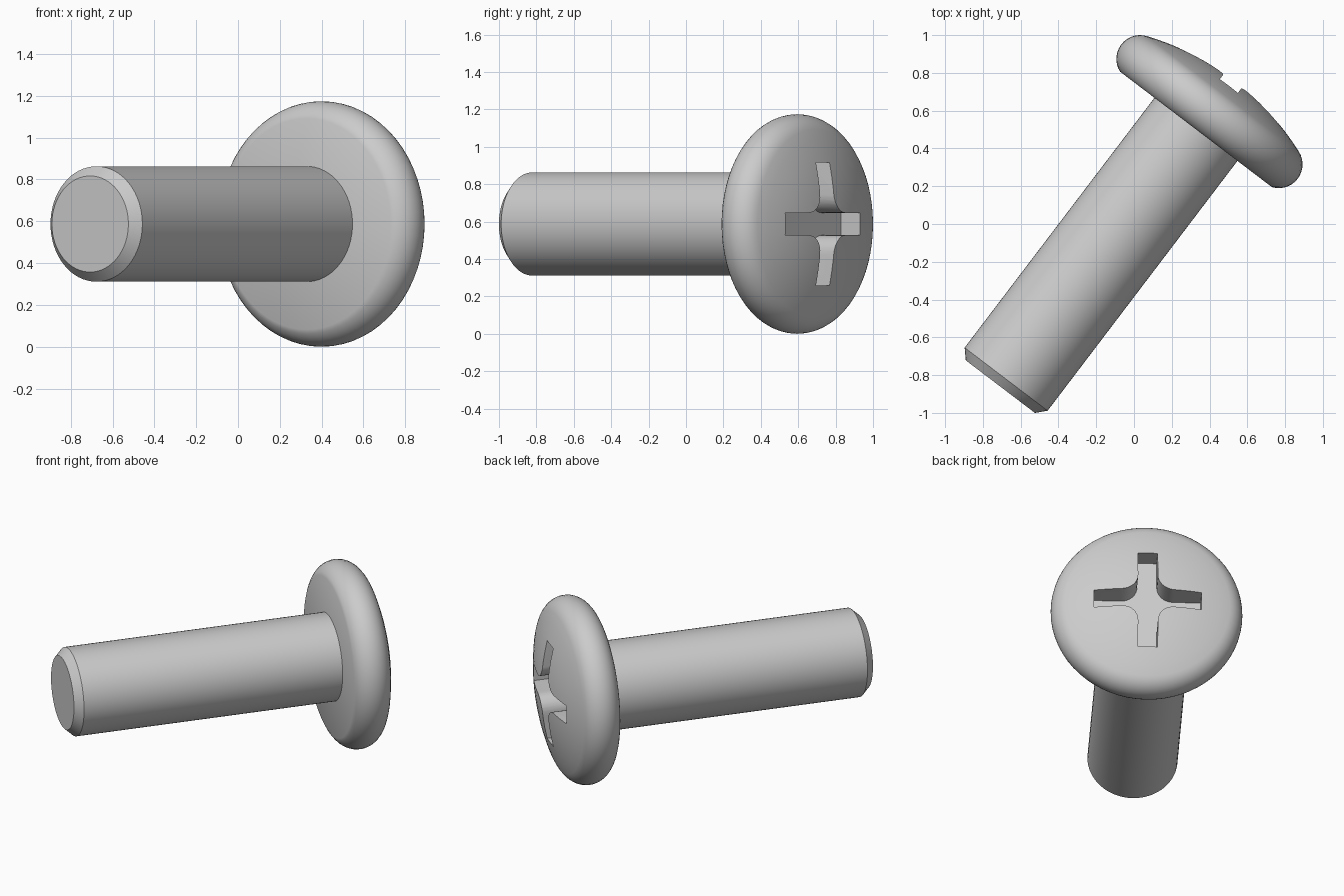
import bpy, bmesh
from math import sin, cos, pi, atan2, hypot
from mathutils import Matrix, Vector

if "Cube" in bpy.data.objects:
    bpy.data.objects.remove(bpy.data.objects["Cube"])

# Screw axis lies flat, pointing to the back right; local z runs along it
ANG = atan2(0.796, 0.605)
axis = Vector((cos(ANG), sin(ANG), 0))
side = Vector((sin(ANG), -cos(ANG), 0))
PLACE = Matrix((side, axis.cross(side), axis)).transposed().to_4x4()
PLACE.translation = (0.328, 0.501, 0.587)   # centre of the head's underside


def finish(name, bm):
    bmesh.ops.recalc_face_normals(bm, faces=bm.faces)
    me = bpy.data.meshes.new(name)
    bm.to_mesh(me)
    bm.free()
    ob = bpy.data.objects.new(name, me)
    bpy.context.collection.objects.link(ob)
    ob.matrix_world = PLACE
    return ob


def lathe(name, profile, n=64):
    """Closed solid of revolution; profile is (radius, height) from axis to axis."""
    bm = bmesh.new()
    first, last = bm.verts.new((0, 0, profile[0][1])), bm.verts.new((0, 0, profile[-1][1]))
    rings = [[bm.verts.new((r * cos(2 * pi * i / n), r * sin(2 * pi * i / n), h))
              for i in range(n)] for r, h in profile[1:-1]]
    for i in range(n):
        j = (i + 1) % n
        bm.faces.new((first, rings[0][i], rings[0][j]))
        bm.faces.new((last, rings[-1][i], rings[-1][j]))
        for a, b in zip(rings, rings[1:]):
            bm.faces.new((a[i], a[j], b[j], b[i]))
    return finish(name, bm)


# Shaft with chamfered tip
L = 1.711
shaft = lathe("shaft", [(0, -L), (0.23, -L), (0.276, -L + 0.05), (0.276, 0.02), (0, 0.02)])

# Pan head: flat underside, round rim, shallow dome tangent to the rim
RC, HC, R, TOP, S = 0.461, 0.118, 0.126, 0.328, 1.433
base = TOP - S
a0 = atan2(-HC, 0.044)
a1 = atan2(HC - base, RC)
prof = [(0, 0), (0.505, 0)]
prof += [(RC + R * cos(a0 + (a1 - a0) * k / 14), HC + R * sin(a0 + (a1 - a0) * k / 14))
         for k in range(1, 15)]
prof += [(S * cos(a1 + (pi / 2 - a1) * k / 8), base + S * sin(a1 + (pi / 2 - a1) * k / 8))
         for k in range(1, 8)]
prof.append((0, TOP))
head = lathe("head", prof)

# Cross recess cutter: four arms joined by rounded inner corners
W, ARM, F = 0.06, 0.33, 0.1
quad = [(ARM, -W), (ARM, W)]
quad += [(W + F - F * sin(t * pi / 16), W + F - F * cos(t * pi / 16)) for t in range(9)]
bm = bmesh.new()
verts = []
for q in range(4):
    rot = Matrix.Rotation(q * pi / 2, 3, 'Z')
    verts += [bm.verts.new(rot @ Vector((x, y, 0.16))) for x, y in quad]
floor = bm.faces.new(verts)
ext = bmesh.ops.extrude_face_region(bm, geom=[floor], use_keep_orig=True)
bmesh.ops.translate(bm, vec=(0, 0, 0.4),
                    verts=[v for v in ext["geom"] if isinstance(v, bmesh.types.BMVert)])
cutter = finish("recess_cutter", bm)
cutter.hide_render = True

# Cut the recess, then smooth everything but the sharp edges
mod = head.modifiers.new("recess", 'BOOLEAN')
mod.object, mod.operation, mod.solver = cutter, 'DIFFERENCE', 'EXACT'
bpy.context.view_layer.objects.active = head
bpy.ops.object.modifier_apply(modifier=mod.name)
bpy.data.objects.remove(cutter)
for ob in (shaft, head):
    bpy.ops.object.select_all(action='DESELECT')
    ob.select_set(True)
    bpy.context.view_layer.objects.active = ob
    bpy.ops.object.shade_smooth_by_angle(angle=pi / 6)
